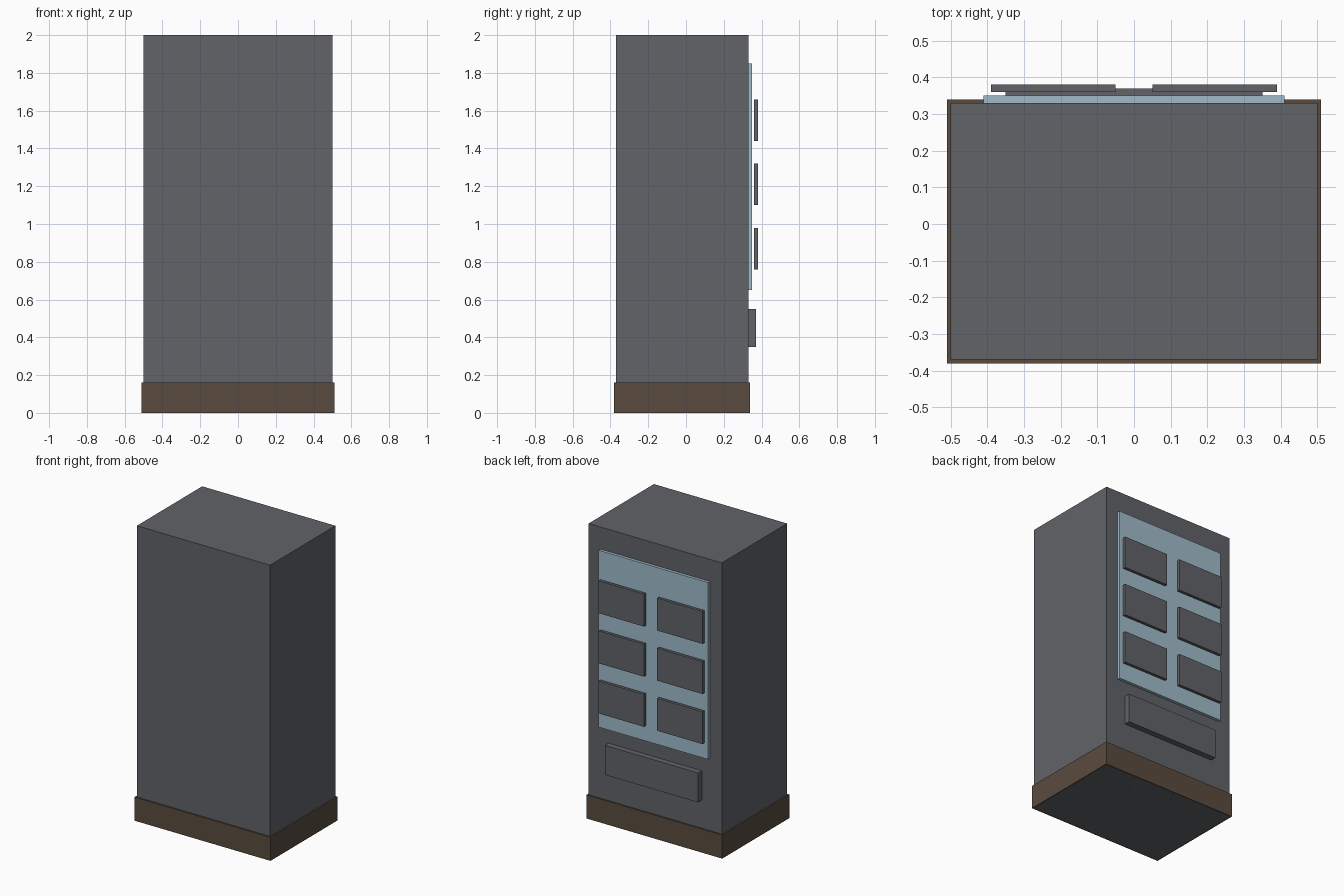
import bpy

if "Cube" in bpy.data.objects:
    bpy.data.objects.remove(bpy.data.objects["Cube"])


def material(name, rgb):
    m = bpy.data.materials.new(name)
    m.diffuse_color = (*rgb, 1.0)
    m.use_nodes = True
    m.node_tree.nodes["Principled BSDF"].inputs["Base Color"].default_value = m.diffuse_color
    return m


def box(name, x, y, z, mat):
    """Box from (min, max) ranges on each axis."""
    bpy.ops.mesh.primitive_cube_add(size=1, location=[(a + b) / 2 for a, b in (x, y, z)])
    ob = bpy.context.object
    ob.name = name
    ob.scale = [b - a for a, b in (x, y, z)]
    bpy.ops.object.transform_apply(location=False, rotation=False, scale=True)
    ob.data.materials.append(mat)
    return ob


metal = material("dark_metal", (0.12, 0.125, 0.14))
brown = material("brown_base", (0.10, 0.07, 0.05))
glass = material("pale_glass", (0.35, 0.50, 0.60))

# Cabinet and plinth
box("cabinet_body", (-0.5, 0.5), (-0.37, 0.33), (0, 2), metal)
box("plinth", (-0.51, 0.51), (-0.38, 0.34), (0, 0.16), brown)

# Display window and dispensing tray on the +y face
box("display_window", (-0.41, 0.41), (0.33, 0.35), (0.65, 1.85), glass)
box("dispensing_tray", (-0.35, 0.35), (0.33, 0.37), (0.35, 0.55), metal)

# Two columns of three panels floating just off the window
for row in range(3):
    z = 0.76 + 0.34 * row
    for side, x in (("left", (-0.39, -0.05)), ("right", (0.05, 0.39))):
        box(f"display_panel_{side}_{row + 1}", x, (0.36, 0.38), (z, z + 0.22), metal)
